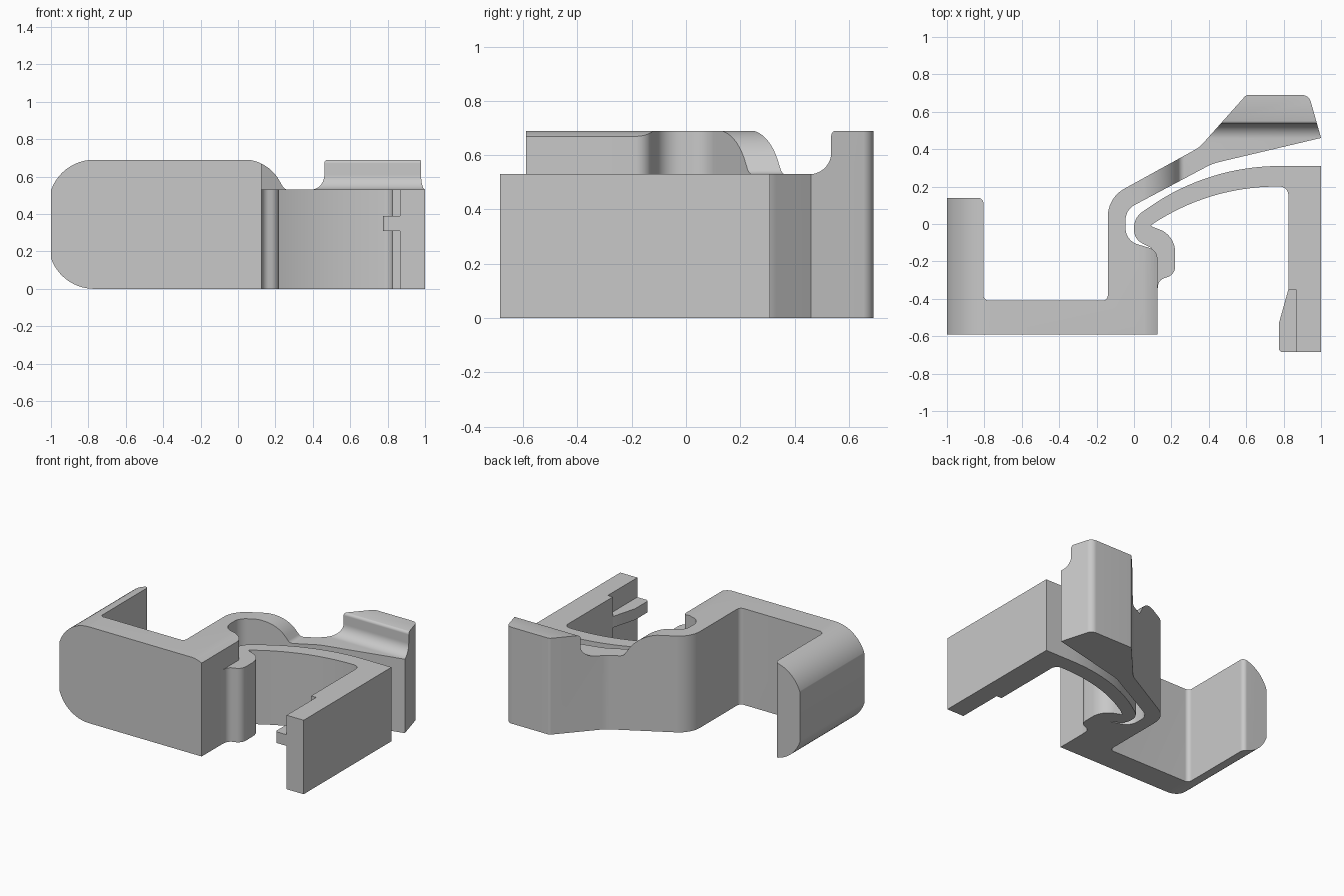
import bpy
import bmesh
from math import tan, ceil
from mathutils import Vector, Matrix

if "Cube" in bpy.data.objects:
    bpy.data.objects.remove(bpy.data.objects["Cube"])

grey = bpy.data.materials.new("plain grey")
grey.use_nodes = True
colour = (0.58, 0.58, 0.58, 1)
grey.diffuse_color = colour
grey.node_tree.nodes["Principled BSDF"].inputs["Base Color"].default_value = colour

HIGH, LOW = 0.69, 0.53


def rounded(corners):
    """Outline from (x, y) or (x, y, radius) corners."""
    out = []
    n = len(corners)
    for i, corner in enumerate(corners):
        p = Vector(corner[:2])
        if len(corner) == 2:
            out.append(p)
            continue
        a = (Vector(corners[i - 1][:2]) - p).normalized()
        b = (Vector(corners[(i + 1) % n][:2]) - p).normalized()
        radius = corner[2]
        half = a.angle(b) / 2
        start = p + a * (radius / tan(half))
        centre = p + (a + b).normalized() * (start - p).length / (a.dot((a + b).normalized()))
        spoke = start - centre
        turn = (p + b * (radius / tan(half)) - centre).angle_signed(spoke)
        steps = max(4, ceil(abs(turn) / 0.09))
        if radius > 1:
            steps = 16
        for k in range(steps + 1):
            out.append(centre + Matrix.Rotation(turn * k / steps, 2) @ spoke)
    return out


def prism(name, corners, lo, hi, axis="z"):
    """Extrude an outline along an axis."""
    place = {"z": lambda p, t: (p.x, p.y, t),
             "y": lambda p, t: (p.x, t, p.y),
             "x": lambda p, t: (t, p.x, p.y)}[axis]
    bm = bmesh.new()
    face = bm.faces.new([bm.verts.new(place(p, lo)) for p in rounded(corners)])
    new = bmesh.ops.extrude_face_region(bm, geom=[face])["geom"]
    shift = Vector(place(Vector((0, 0)), hi - lo))
    bmesh.ops.translate(bm, vec=shift, verts=[v for v in new if isinstance(v, bmesh.types.BMVert)])
    bmesh.ops.recalc_face_normals(bm, faces=bm.faces)
    mesh = bpy.data.meshes.new(name)
    bm.to_mesh(mesh)
    bm.free()
    mesh.materials.append(grey)
    obj = bpy.data.objects.new(name, mesh)
    bpy.context.collection.objects.link(obj)
    return obj


def carve(obj, cutter, operation):
    """Apply a boolean and discard its cutter."""
    cutter.hide_render = True
    mod = obj.modifiers.new("carve", "BOOLEAN")
    mod.object, mod.operation, mod.solver = cutter, operation, "EXACT"
    bpy.context.view_layer.update()
    graph = bpy.context.evaluated_depsgraph_get()
    mesh = bpy.data.meshes.new_from_object(obj.evaluated_get(graph))
    obj.modifiers.clear()
    obj.data = mesh
    bpy.data.objects.remove(cutter)


# Hooked body with the diagonal lever, seen in plan
body = prism("hooked_body", [
    (-1, -0.59), (-1, 0.14), (-0.805, 0.14, 0.03), (-0.805, -0.41, 0.03),
    (-0.14, -0.41, 0.03), (-0.14, 0.14, 0.17), (0.35, 0.41, 0.15),
    (0.6, 0.69, 0.03), (0.935, 0.69, 0.05), (1, 0.46), (0.42, 0.323, 0.3),
    (-0.045, 0.076, 0.09), (-0.045, -0.09, 0.09), (0.125, -0.14, 0.06),
    (0.125, -0.59)], 0, HIGH)

# Side envelope: rounded hook end and the slope down to the lever
envelope = prism("envelope", [
    (1.2, -0.1), (1.2, 0.8), (0.36, 0.8), (0.36, LOW), (0.249, LOW, 0.036),
    (0.157, HIGH, 0.22), (0, 0.692), (0, 0.8), (-0.769, 0.8), (-0.769, HIGH),
    (-1.013, HIGH, 0.243), (-1.013, 0, 0.243), (-0.769, 0), (-0.769, -0.1)],
    -1, 1, "y")
carve(body, envelope, "INTERSECT")

# Lower the lever in front of its raised thumb pad
notch = prism("notch", [
    (-1, LOW), (0.535, LOW, 0.08), (0.535, HIGH, 0.02), (0.58, 0.692),
    (0.58, 0.8), (-1, 0.8)], 0.34, 1.2, "x")
carve(body, notch, "DIFFERENCE")

# Curved spring beam with its rounded root and the straight arm
arm = prism("spring_arm", [
    (1, -0.685), (1, 0.31), (0.4, 0.31, 1.22), (0, 0.034, 0.1),
    (0, -0.08, 0.08), (0.09, -0.127), (0.09, -0.37), (0.125, -0.37),
    (0.13, -0.3, 0.05), (0.22, -0.27, 0.06), (0.22, -0.06, 0.13),
    (0.085, -0.01, 0.006), (0.4, 0.2, 1.2), (0.825, 0.2, 0.045),
    (0.825, -0.35), (0.865, -0.35), (0.865, -0.685)], 0, LOW)

# Wedge catch on the inside of the arm
catch = prism("catch", [
    (0.87, -0.685), (0.775, -0.685, 0.02), (0.775, -0.53), (0.825, -0.35),
    (0.87, -0.35)], 0.31, 0.39)

for part in (body, arm, catch):
    bpy.ops.object.select_all(action="DESELECT")
    part.select_set(True)
    bpy.context.view_layer.objects.active = part
    bpy.ops.object.shade_smooth_by_angle(angle=0.5)
